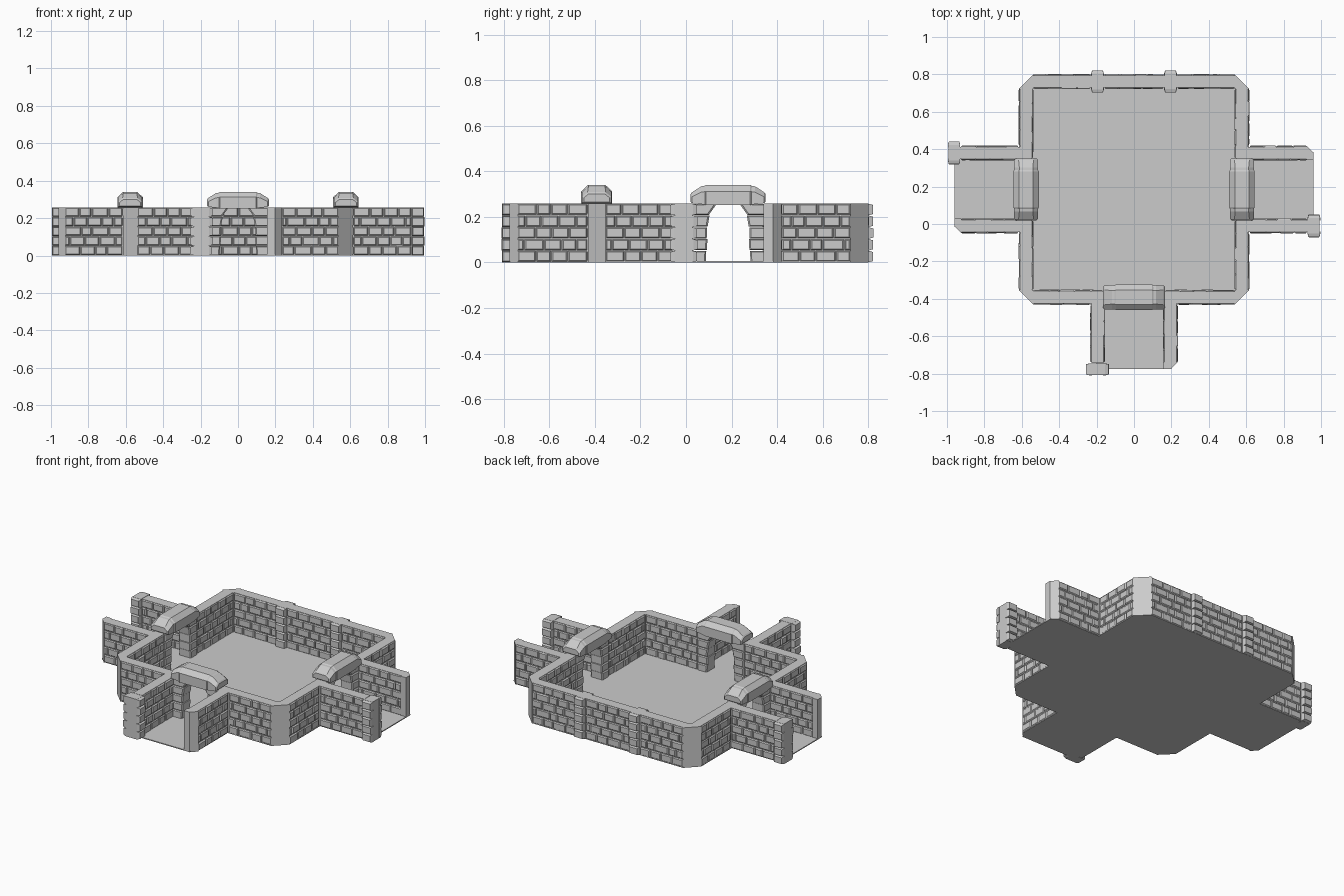
import bpy, bmesh, random
from math import pi
from mathutils import Matrix, Vector

if "Cube" in bpy.data.objects:
    bpy.data.objects.remove(bpy.data.objects["Cube"])

random.seed(4)
T = Matrix.Translation
H = 0.258            # wall height
ROWS = 5
CH = H / ROWS        # course height
CORE, FACE = 0.032, 0.039
parts = {}


def loft(part, M, rings):
    """Closed flat-faced solid through rings of equal point count."""
    bm = parts.setdefault(part, bmesh.new())
    vs = [[bm.verts.new(M @ Vector(p)) for p in r] for r in rings]
    fs = [bm.faces.new(vs[0]), bm.faces.new(vs[-1])]
    n = len(vs[0])
    for a, b in zip(vs, vs[1:]):
        for i in range(n):
            j = (i + 1) % n
            fs.append(bm.faces.new((a[i], a[j], b[j], b[i])))
    bmesh.ops.recalc_face_normals(bm, faces=fs)


def prism(part, M, pts, z0, z1):
    loft(part, M, [[(x, y, z) for x, y in pts] for z in (z0, z1)])


def box(part, M, u0, u1, v0, v1, z0, z1):
    prism(part, M, [(u0, v0), (u1, v0), (u1, v1), (u0, v1)], z0, z1)


def rect(u0, u1, z0, z1, v, k=0.0):
    return [(u0 + k, v, z0 + k), (u1 - k, v, z0 + k), (u1 - k, v, z1 - k), (u0 + k, v, z1 - k)]


def brick(part, M, u0, u1, z0, z1, v0, v1):
    loft(part, M, [rect(u0, u1, z0, z1, v0), rect(u0, u1, z0, z1, v0 + (v1 - v0) * 0.4),
                   rect(u0, u1, z0, z1, v1, 0.005)])


def bricks(M, u0, u1, side):
    """Five staggered courses on one face of a wall."""
    n = max(2, round((u1 - u0) / 0.078))
    w = (u1 - u0) / n
    for r in range(ROWS):
        off = 0.5 if r % 2 else 0
        cuts = [u0] + [u0 + w * (i + off + random.uniform(-0.16, 0.16))
                       for i in range(0 if off else 1, n)] + [u1]
        for a, b in zip(cuts, cuts[1:]):
            d = FACE + random.uniform(-0.003, 0.002)
            brick("bricks", M, a + 0.002, b - 0.002, r * CH + 0.003, (r + 1) * CH - 0.002,
                  side * CORE * 0.9, side * d)


def pilaster(M, u):
    """Stacked thick blocks on both faces of a wall around a plain post."""
    box("pilaster_posts", M, u - 0.031, u + 0.031, -FACE, FACE, 0, H)
    for r in range(ROWS):
        w = 0.035 - random.uniform(0, 0.004)
        for s in (-1, 1):
            brick("pilasters", M, u - w, u + w, r * CH + 0.001, (r + 1) * CH - 0.001,
                  s * 0.03, s * (0.061 - random.uniform(0, 0.004)))


def jamb(M, s):
    """Five shaped blocks narrowing the opening towards the top."""
    edge = [0.098, 0.096, 0.094, 0.093, 0.085, 0.05]
    for r in range(ROWS):
        j = 0.003 * (r % 2)
        z0, z1 = r * CH + 0.002, (r + 1) * CH - 0.001
        p = [(edge[r] - j, z0), (0.165, z0), (0.165, z1), (edge[r + 1] - j, z1)]
        cu, cz = sum(q[0] for q in p) / 4, sum(q[1] for q in p) / 4
        loft("arch_jambs", M, [[(s * (cu + (u - cu) * k), v, cz + (z - cz) * k) for u, z in p]
                               for v, k in ((-0.043, 0.82), (-0.037, 1), (0.037, 1), (0.043, 0.82))])


def lintel(M):
    """Hipped cap: raised centre stone and two sloping end stones."""
    def ring(u, w, zb, zs, wt, zt):
        return [(u, -w, zb), (u, w, zb), (u, w, zs), (u, wt, zt), (u, -wt, zt), (u, -w, zs)]
    loft("arch_lintels", M, [ring(-0.105, 0.062, 0.256, 0.31, 0.036, 0.335),
                             ring(-0.097, 0.068, 0.252, 0.312, 0.038, 0.34),
                             ring(0.097, 0.068, 0.252, 0.312, 0.038, 0.34),
                             ring(0.105, 0.062, 0.256, 0.31, 0.036, 0.335)])
    for s in (-1, 1):
        loft("arch_lintels", M, [ring(s * 0.1, 0.064, 0.252, 0.311, 0.036, 0.336),
                                 ring(s * 0.118, 0.065, 0.256, 0.308, 0.036, 0.334),
                                 ring(s * 0.158, 0.064, 0.26, 0.288, 0.04, 0.308),
                                 ring(s * 0.165, 0.056, 0.266, 0.284, 0.036, 0.3)])


def gate(M):
    """One room side with archway and its short corridor."""
    for s in (-1, 1):
        a, b = sorted((s * 0.155, s * 0.539))
        box("wall_cores", M, a, b, -CORE, CORE, 0, H)
        bricks(M, *sorted((s * 0.235, s * 0.538)), -1)
        bricks(M, *sorted((s * 0.166, s * 0.538)), 1)
        jamb(M, s)
        C = M @ T((s * 0.195, 0, 0)) @ Matrix.Rotation(-pi / 2, 4, 'Z')
        box("wall_cores", C, 0.03, 0.352, -CORE, CORE, 0, H)
        for side in (-1, 1):
            bricks(C, 0.04, 0.349, side)
        if s < 0:
            pilaster(C, 0.385)
        else:
            prism("wall_ends", C, [(0.345, -FACE), (0.383, -FACE), (0.383, 0.002),
                                   (0.345, FACE)], 0, H)
    lintel(M)
    box("floor", M, -0.2, 0.2, -0.383, -0.038, 0, 0.006)


def back_wall(M):
    box("wall_cores", M, -0.539, 0.539, -CORE, CORE, 0, H)
    for u in (-0.195, 0.195):
        pilaster(M, u)
    for side in (-1, 1):
        for a, b in ((-0.538, -0.232), (-0.158, 0.158), (0.232, 0.538)):
            bricks(M, a, b, side)


# Room sides, each turned around the room centre
centre = T((0, 0.185, 0))
for i in range(4):
    M = centre @ Matrix.Rotation(i * pi / 2, 4, 'Z') @ T((0, -0.577, 0))
    (back_wall if i == 2 else gate)(M)
    prism("corner_posts", M, [(0.538, 0.039), (0.616, 0.039), (0.538, -FACE)], 0, H)

# Room floor with cut corners
o, c = 0.615, 0.538
prism("floor", centre, [(-c, -o), (c, -o), (o, -c), (o, c), (c, o), (-c, o), (-o, c), (-o, -c)], 0, 0.006)

for name, bm in parts.items():
    me = bpy.data.meshes.new(name)
    bm.to_mesh(me)
    bm.free()
    bpy.context.collection.objects.link(bpy.data.objects.new(name, me))
